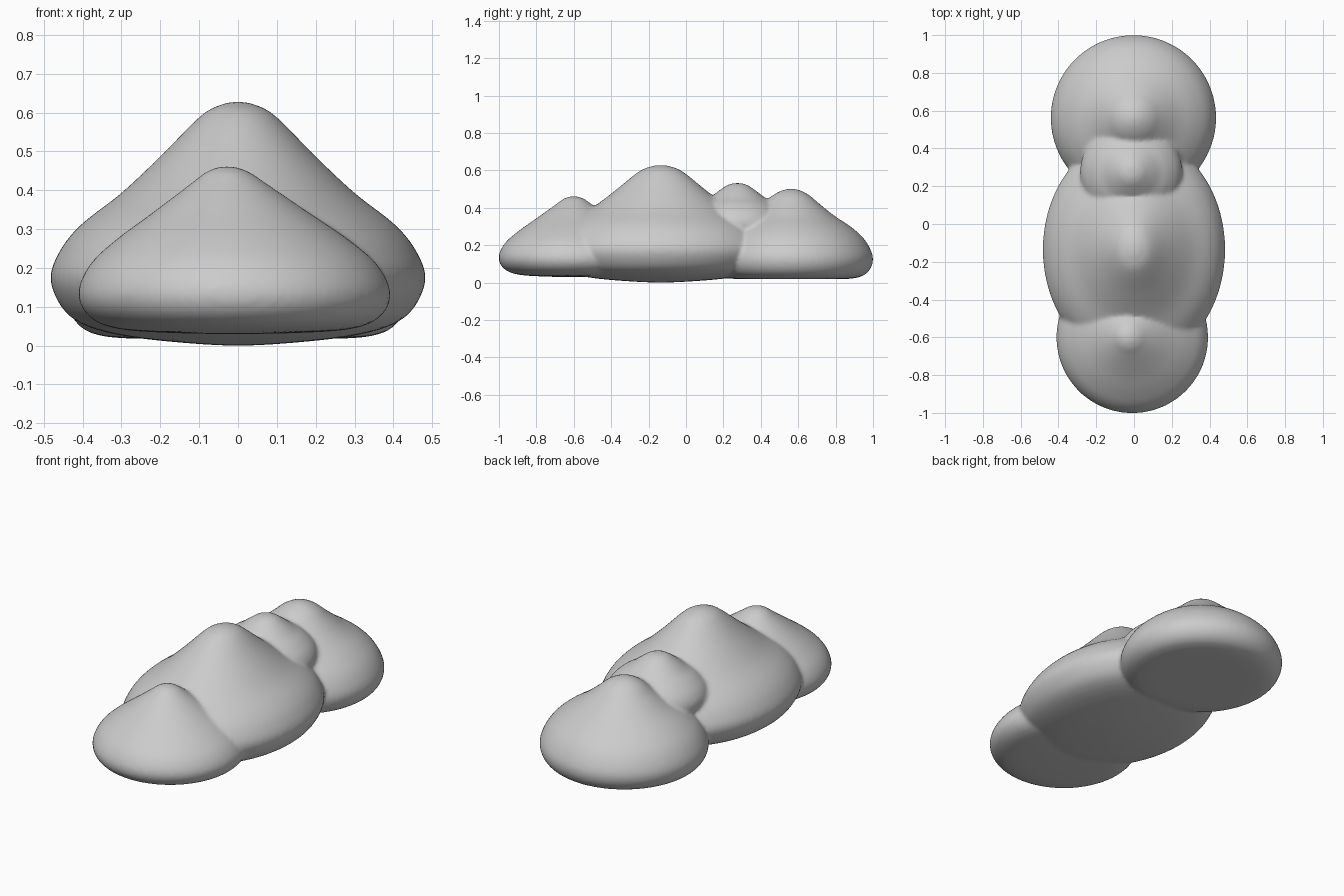
import bpy, bmesh, math

if "Cube" in bpy.data.objects:
    bpy.data.objects.remove(bpy.data.objects["Cube"])


def smooth_profile(pts, steps=5):
    """Catmull-Rom through (radius, z) points, mirrored at the axis ends."""
    p = [(-pts[1][0], pts[1][1])] + pts + [(-pts[-2][0], pts[-2][1])]
    out = []
    for i in range(1, len(p) - 2):
        a, b, c, d = p[i - 1:i + 3]
        for s in range(steps):
            t = s / steps
            out.append(tuple(
                0.5 * (2 * b[k] + (c[k] - a[k]) * t
                       + (2 * a[k] - 5 * b[k] + 4 * c[k] - d[k]) * t * t
                       + (3 * b[k] - a[k] - 3 * c[k] + d[k]) * t ** 3)
                for k in (0, 1)))
    out.append(pts[-1])
    return out


def add_mound(bm, center, stretch_y, profile, peak_shift=0.0, n=80):
    """Lathed bell-shaped puff with an elliptical plan."""
    prof = smooth_profile(profile)
    z0, z1 = prof[-1][1], prof[0][1]

    def place(r, z, a):
        lean = peak_shift * max(0, (z - z0) / (z1 - z0)) ** 2
        return (center[0] + lean + r * math.cos(a),
                center[1] + r * math.sin(a) * stretch_y, z)

    top = bm.verts.new(place(0, z1, 0))
    bottom = bm.verts.new(place(0, z0, 0))
    rings = [[bm.verts.new(place(r, z, 2 * math.pi * i / n)) for i in range(n)]
             for r, z in prof[1:-1]]
    for i in range(n):
        j = (i + 1) % n
        bm.faces.new((top, rings[0][i], rings[0][j]))
        bm.faces.new((bottom, rings[-1][j], rings[-1][i]))
        for u, v in zip(rings, rings[1:]):
            bm.faces.new((u[i], v[i], v[j], u[j]))


bm = bmesh.new()

# front puff
add_mound(bm, (-0.008, -0.6), 1.0, [
    (0, .462), (.05, .45), (.1, .415), (.2, .343), (.3, .272), (.37, .208),
    (.402, .135), (.375, .075), (.3, .043), (.15, .032), (0, .03)], -0.02)

# large middle puff
add_mound(bm, (0, -0.135), 1.25, [
    (0, .628), (.05, .618), (.1, .588), (.2, .487), (.3, .393), (.4, .315),
    (.455, .25), (.483, .175), (.455, .1), (.4, .055), (.3, .026),
    (.15, .008), (0, .0)])

# small upper puff
add_mound(bm, (-0.015, 0.275), 1.0, [
    (0, .532), (.05, .523), (.1, .49), (.15, .452), (.2, .42), (.25, .37),
    (.27, .31), (.24, .25), (.15, .21), (0, .2)])

# back puff
add_mound(bm, (-0.003, 0.562), 1.0, [
    (0, .502), (.05, .492), (.1, .465), (.15, .422), (.23, .358), (.33, .29),
    (.4, .22), (.438, .13), (.41, .055), (.33, .022), (.15, .018), (0, .018)])

mesh = bpy.data.meshes.new("cloud")
bmesh.ops.recalc_face_normals(bm, faces=bm.faces)
bm.to_mesh(mesh)
bm.free()
cloud = bpy.data.objects.new("cloud", mesh)
bpy.context.collection.objects.link(cloud)

# fuse the puffs into one skin and soften the creases
remesh = cloud.modifiers.new("fuse", 'REMESH')
remesh.mode = 'VOXEL'
remesh.voxel_size = 0.012
remesh.use_smooth_shade = True
soften = cloud.modifiers.new("soften", 'SMOOTH')
soften.factor = 0.5
soften.iterations = 5
